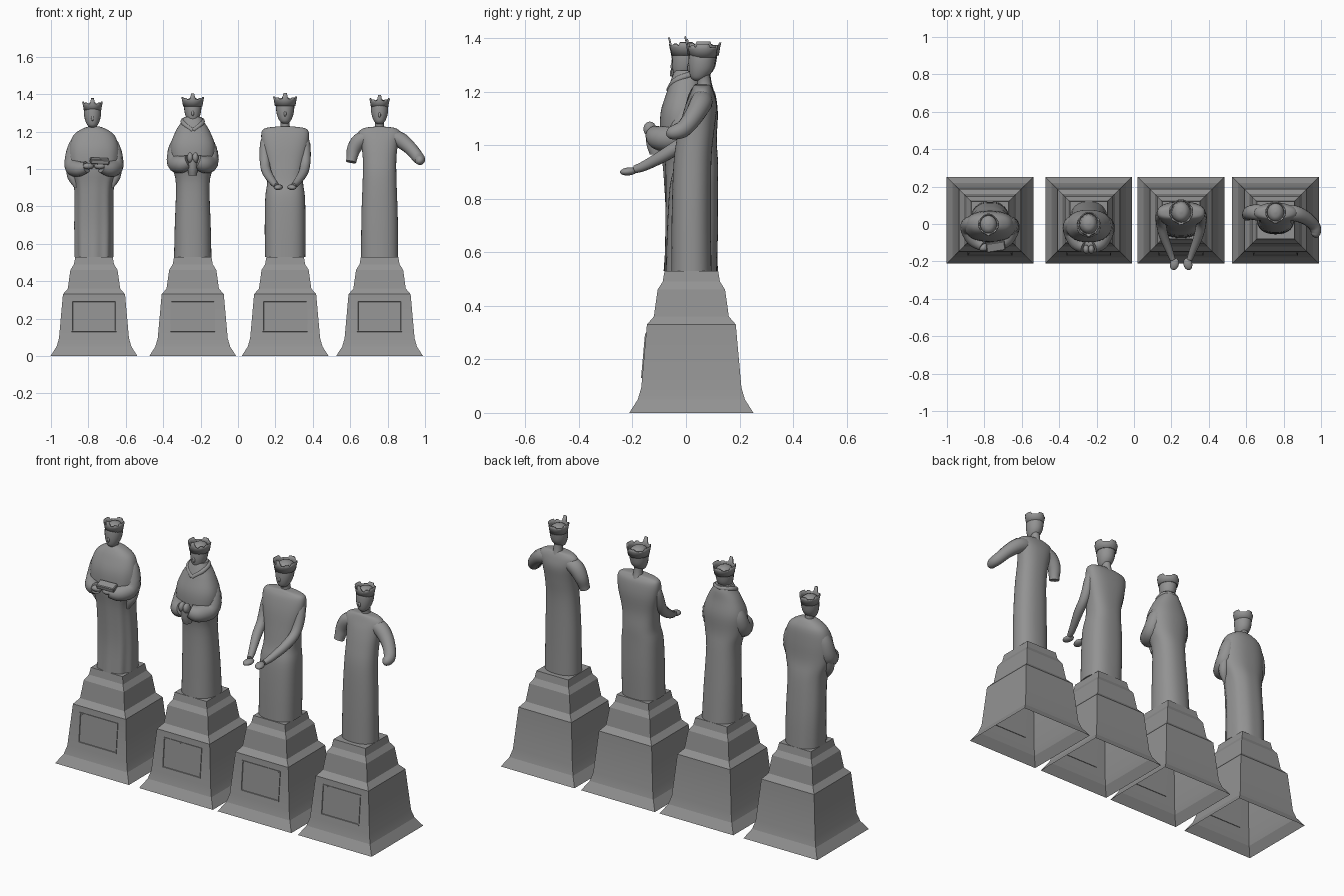
import bpy, bmesh, math
from mathutils import Vector, Matrix

if "Cube" in bpy.data.objects:
    bpy.data.objects.remove(bpy.data.objects["Cube"])

STONE = bpy.data.materials.new("dark_stone")
STONE.diffuse_color = (.29, .29, .29, 1)
STONE.use_nodes = True
STONE.node_tree.nodes["Principled BSDF"].inputs["Base Color"].default_value = STONE.diffuse_color


def finish(name, bm, smooth=True, angle=40):
    bmesh.ops.recalc_face_normals(bm, faces=bm.faces)
    me = bpy.data.meshes.new(name)
    bm.to_mesh(me)
    bm.free()
    me.materials.append(STONE)
    ob = bpy.data.objects.new(name, me)
    bpy.context.collection.objects.link(ob)
    if smooth:
        bpy.context.view_layer.objects.active = ob
        bpy.ops.object.select_all(action='DESELECT')
        ob.select_set(True)
        bpy.ops.object.shade_smooth_by_angle(angle=math.radians(angle))
    return ob


def spline(rows, sub):
    """Catmull-Rom through rows of numbers."""
    out = []
    for i in range(len(rows) - 1):
        p = [rows[max(0, min(len(rows) - 1, i + k))] for k in (-1, 0, 1, 2)]
        for s in range(sub):
            t = s / sub
            out.append([0.5 * (2 * b + (c - a) * t + (2 * a - 5 * b + 4 * c - d) * t * t
                               + (3 * b - a - 3 * c + d) * t ** 3) for a, b, c, d in zip(*p)])
    return out + [list(rows[-1])]


def sweep(name, rows, upright=True, power=2.0, n=28, sub=4, folds=0.0):
    """Loft rings given as (x, y, z, rx, ry); upright keeps rings level."""
    rows = spline(rows, sub)
    bm = bmesh.new()
    rings = []
    for i, (x, y, z, rx, ry) in enumerate(rows):
        m = Matrix.Identity(3)
        if not upright:
            d = Vector(rows[min(i + 1, len(rows) - 1)][:3]) - Vector(rows[max(i - 1, 0)][:3])
            m = d.to_track_quat('Z', 'Y').to_matrix()
        ring = []
        for k in range(n):
            a = 2 * math.pi * k / n
            c, s = math.cos(a), math.sin(a)
            f = 1 + folds * math.cos(9 * a + math.pi / 2) * max(0, 1 - i / len(rows) * 1.6) * (1 if s < 0 else 0.2)
            v = Vector((math.copysign(abs(c) ** (2 / power), c) * rx * f,
                        math.copysign(abs(s) ** (2 / power), s) * ry * f, 0))
            ring.append(bm.verts.new(m @ v + Vector((x, y, z))))
        rings.append(ring)
    for a, b in zip(rings, rings[1:]):
        for k in range(n):
            bm.faces.new((a[k], a[(k + 1) % n], b[(k + 1) % n], b[k]))
    bm.faces.new(rings[0])
    bm.faces.new(rings[-1])
    return finish(name, bm)


def arm(name, cx, rows, n=14):
    return sweep(name, [(cx + x, y, z, r, r) for x, y, z, r in rows], upright=False, n=n)


def blob(name, loc, size, rot=(0, 0, 0)):
    bm = bmesh.new()
    bmesh.ops.create_uvsphere(bm, u_segments=14, v_segments=9, radius=1)
    bmesh.ops.scale(bm, vec=size, verts=bm.verts)
    ob = finish(name, bm)
    ob.location, ob.rotation_euler = loc, rot
    return ob


def pedestal(cx):
    # stepped, tapering shell, open underneath
    prof = [(.232, 0), (.2, .05), (.187, .095), (.166, .33), (.14, .36),
            (.126, .46), (.107, .49), (.1, .53)]
    bm = bmesh.new()
    rings = [[bm.verts.new((cx + sx * h, .02 + sy * h, z))
              for sx, sy in ((-1, -1), (1, -1), (1, 1), (-1, 1))] for h, z in prof]
    for a, b in zip(rings, rings[1:]):
        for k in range(4):
            bm.faces.new((a[k], a[(k + 1) % 4], b[(k + 1) % 4], b[k]))
    bm.faces.new(rings[-1])
    finish("pedestal", bm, angle=12)
    # framed front panel following the slope
    bm = bmesh.new()
    bmesh.ops.create_cube(bm, size=1)
    bmesh.ops.scale(bm, vec=(.24, .008, .168), verts=bm.verts)
    bm.normal_update()
    front = [f for f in bm.faces if f.normal.y < -.9]
    bmesh.ops.inset_region(bm, faces=front, thickness=.008)
    bmesh.ops.inset_region(bm, faces=front, thickness=.002, depth=-.003)
    ob = finish("pedestal_panel", bm, smooth=False)
    ob.location = (cx, -.1565, .213)
    ob.rotation_euler.x = -math.atan2(.021, .235)


def head(cx, cy, z, s=1.0):
    # neck, egg-shaped head and nose
    sweep("neck", [(cx, cy + .012, z - .06, .036, .036), (cx, cy + .008, z - .01, .024, .026),
                   (cx, cy, z + .03, .026, .028)], n=16)
    shape = [(-.016, 0, .012, .012), (-.012, .012, .027, .03), (-.004, .04, .04, .045),
             (0, .075, .046, .05), (.003, .105, .043, .049), (.004, .125, .027, .032), (.004, .132, .004, .004)]
    sweep("head", [(cx, cy + y, z + h * s, rx * s, ry * s) for y, h, rx, ry in shape], n=20)
    blob("nose", (cx, cy - .047 * s, z + .05 * s), (.007, .008, .016), (-.25, 0, 0))
    # flared crown: blunt front point, lower plates at the sides and back
    bm = bmesh.new()
    n = 48
    tips = {36: (.058, 1.2), 0: (.028, 3), 24: (.028, 3), 42: (.018, 1), 30: (.018, 1), 12: (.022, 2)}
    lo, mid, hi = [], [], []
    for k in range(n):
        a = 2 * math.pi * k / n
        top = .006
        for t, (h, w) in tips.items():
            d = min((k - t) % n, (t - k) % n)
            top = max(top, h * min(1, max(0, w + 1 - d)))
        for ring, r, h in ((lo, .046, .088), (mid, .051, .118), (hi, .052 + top * .12, .12 + top * .6)):
            ring.append(bm.verts.new((cx + math.cos(a) * r * s, cy + .003 + math.sin(a) * (r + .003) * s, z + h * s)))
    for a, b in ((lo, mid), (mid, hi)):
        for k in range(n):
            bm.faces.new((a[k], a[(k + 1) % n], b[(k + 1) % n], b[k]))
    ob = finish("crown", bm)
    mod = ob.modifiers.new("thickness", 'SOLIDIFY')
    mod.thickness = .006


X = (-.77, -.242, .252, .757)
for x in X:
    pedestal(x)

# first figure: draped cape, pleated gown, book in hands
c = X[0]
sweep("robe", [(c, .02, .53, .102, .1), (c, .02, .7, .104, .092), (c, .005, .9, .105, .088),
               (c, -.01, 1.0, .132, .085), (c, -.01, 1.1, .134, .08), (c, 0, 1.175, .113, .062),
               (c, .002, 1.212, .068, .042), (c, .002, 1.228, .024, .025)], power=2.3, n=72, folds=.035)
for s in (-1, 1):
    arm("sleeve", c, [(s * .07, .005, 1.17, .03), (s * .1, .0, 1.11, .042), (s * .112, -.02, 1.02, .047),
                      (s * .085, -.08, 1.0, .042), (s * .04, -.115, 1.01, .03)])
    arm("sleeve_drape", c, [(s * .125, .0, 1.03, .024), (s * .115, -.02, .96, .028), (s * .095, -.03, .9, .008)])
    blob("hand", (c + s * .03, -.125, 1.015), (.03, .02, .017), (0, 0, -s * .3))
bm = bmesh.new()
bmesh.ops.create_cube(bm, size=1)
bmesh.ops.scale(bm, vec=(.1, .05, .026), verts=bm.verts)
bmesh.ops.bevel(bm, geom=bm.edges[:], offset=.004, segments=1, affect='EDGES')
book = finish("book", bm, smooth=False)
book.location, book.rotation_euler = (c + .03, -.12, 1.042), (.25, .05, .15)
head(c - .008, -.005, 1.222)

# second figure: cowl collar, joined wide sleeves
c = X[1]
sweep("robe", [(c, .02, .53, .1, .1), (c, .015, .7, .096, .092), (c, .005, .92, .09, .082),
               (c, -.01, 1.02, .112, .085), (c, -.01, 1.12, .12, .085), (c, -.005, 1.2, .092, .066),
               (c, 0, 1.25, .062, .054), (c, 0, 1.278, .046, .042)], power=2.3, n=40)
arm("collar", c, [(.0, -.062, 1.205, .012), (.045, -.038, 1.24, .013), (.048, .015, 1.262, .012),
                  (0, .042, 1.265, .01), (-.048, .015, 1.262, .012), (-.045, -.038, 1.24, .013),
                  (0, -.062, 1.205, .012)])
for s in (-1, 1):
    arm("sleeve", c, [(s * .06, .0, 1.17, .03), (s * .085, .0, 1.11, .044), (s * .09, -.03, 1.035, .048),
                      (s * .06, -.095, 1.025, .046), (s * .022, -.118, 1.04, .036)])
    blob("hand", (c + s * .014, -.135, 1.06), (.017, .024, .028))
sweep("sleeve_cuff", [(c, -.11, .965, .022, .025), (c, -.115, 1.0, .026, .032), (c, -.12, 1.05, .026, .032)], n=16)
head(c, -.002, 1.248)

# third figure: bare arms lowered and held forward
c = X[2]
sweep("robe", [(c, .02, .53, .108, .095), (c, .025, .7, .109, .095), (c, .03, .85, .106, .09),
               (c, .04, .93, .096, .08), (c, .045, 1.02, .102, .07), (c, .055, 1.12, .122, .064),
               (c, .06, 1.19, .127, .05), (c, .06, 1.218, .105, .034), (c, .06, 1.228, .025, .026)], power=2.6, n=40)
for s in (-1, 1):
    arm("arm", c, [(s * .088, .058, 1.18, .026), (s * .106, .05, 1.13, .029), (s * .108, .01, 1.03, .027),
                   (s * .094, -.06, .975, .025), (s * .06, -.15, .925, .019), (s * .045, -.19, .91, .015)])
    blob("hand", (c + s * .036, -.214, .902), (.024, .034, .015), (.1, 0, s * .25))
head(c, .062, 1.243, 1.06)

# fourth figure: one sleeve ending at the elbow, one raised arm
c = X[3]
sweep("robe", [(c, .02, .53, .099, .075), (c, .02, .75, .097, .073), (c, .025, .95, .09, .07),
               (c, .04, 1.06, .09, .066), (c, .055, 1.14, .1, .06), (c, .06, 1.19, .115, .046),
               (c, .06, 1.218, .085, .034), (c, .06, 1.226, .025, .026)], power=2.3, n=40)
arm("short_sleeve", c, [(-.06, .06, 1.17, .04), (-.108, .062, 1.15, .042), (-.138, .06, 1.105, .037),
                        (-.148, .05, 1.06, .03), (-.152, .045, 1.037, .028)])
arm("raised_arm", c, [(.06, .06, 1.17, .04), (.11, .055, 1.155, .042), (.165, .03, 1.11, .036),
                      (.203, -.005, 1.065, .032), (.215, -.035, 1.05, .029), (.21, -.06, 1.045, .022),
                      (.205, -.07, 1.045, .008)])
head(c, .06, 1.24)
